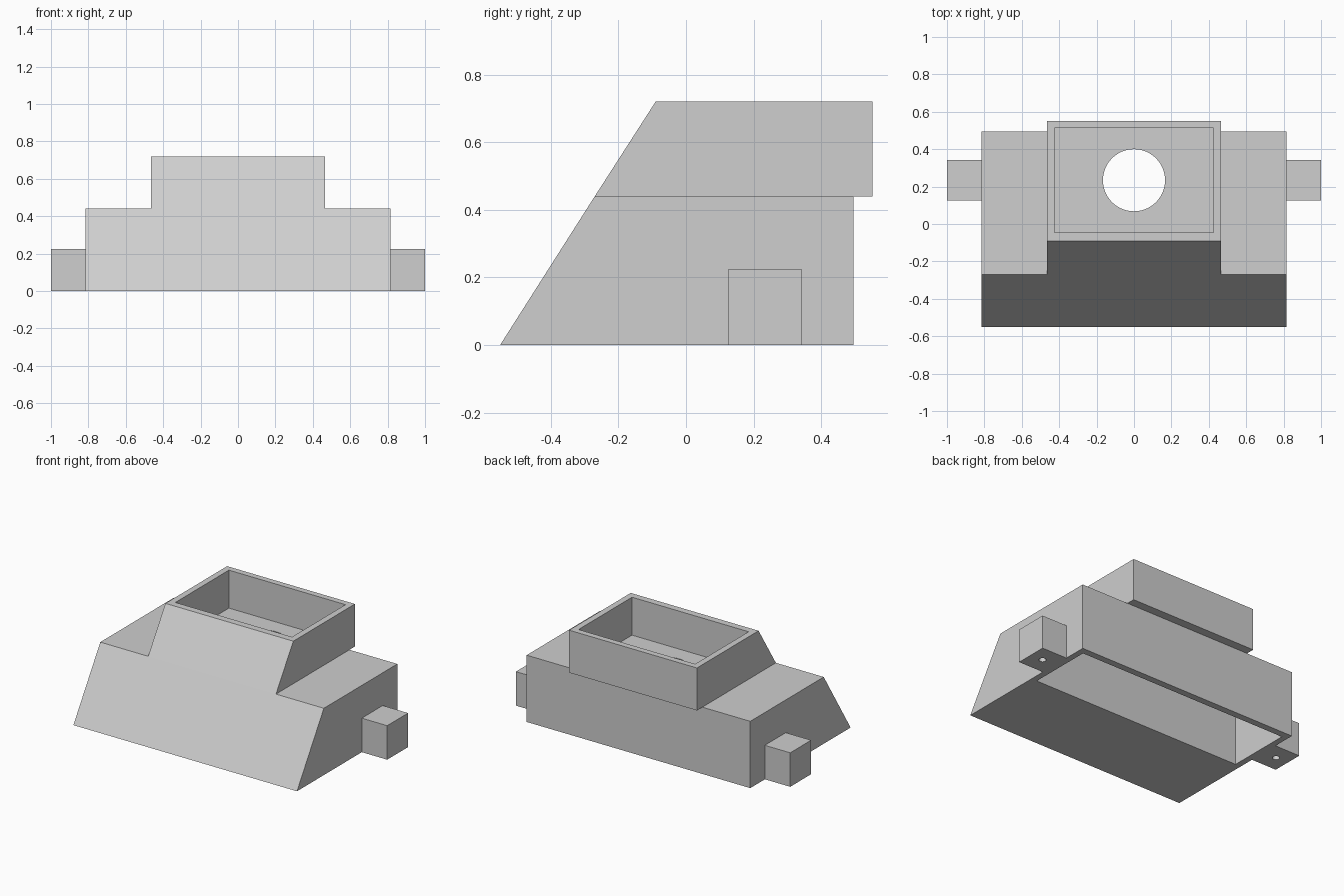
import bpy, bmesh
from mathutils import Matrix, Vector

default_cube = bpy.data.objects.get("Cube")
if default_cube:
    bpy.data.objects.remove(default_cube, do_unlink=True)

grey = bpy.data.materials.new("plain_grey")
grey.use_nodes = True
grey.diffuse_color = (0.62, 0.62, 0.62, 1)
grey.node_tree.nodes["Principled BSDF"].inputs["Base Color"].default_value = grey.diffuse_color

HOLE_Y = 0.234      # shared centre line of the bore, pockets and lugs
WALL = 0.04


def finish(name, bm):
    bmesh.ops.recalc_face_normals(bm, faces=bm.faces)
    mesh = bpy.data.meshes.new(name)
    bm.to_mesh(mesh)
    bm.free()
    mesh.materials.append(grey)
    obj = bpy.data.objects.new(name, mesh)
    bpy.context.collection.objects.link(obj)
    return obj


def side_profile(name, points, half_width):
    """Extrude a (y, z) outline across x."""
    bm = bmesh.new()
    face = bm.faces.new([bm.verts.new((-half_width, y, z)) for y, z in points])
    out = bmesh.ops.extrude_face_region(bm, geom=[face])["geom"]
    moved = [v for v in out if isinstance(v, bmesh.types.BMVert)]
    bmesh.ops.translate(bm, verts=moved, vec=(2 * half_width, 0, 0))
    return finish(name, bm)


def box(name, low, high):
    low, high = Vector(low), Vector(high)
    bm = bmesh.new()
    bmesh.ops.create_cube(bm, size=1, matrix=Matrix.Translation((low + high) / 2)
                          @ Matrix.Diagonal((*(high - low), 1)))
    return finish(name, bm)


def cylinder(name, x, radius, bottom, top, sides):
    bm = bmesh.new()
    bmesh.ops.create_cone(bm, cap_ends=True, segments=sides, radius1=radius, radius2=radius,
                          depth=top - bottom,
                          matrix=Matrix.Translation((x, HOLE_Y, (top + bottom) / 2)))
    return finish(name, bm)


def cut(obj, *cutters):
    for cutter in cutters:
        cutter.hide_render = True
        mod = obj.modifiers.new("cut", "BOOLEAN")
        mod.operation, mod.solver, mod.object = "DIFFERENCE", "EXACT", cutter
        with bpy.context.temp_override(object=obj, active_object=obj):
            bpy.ops.object.modifier_apply(modifier=mod.name)
        bpy.data.objects.remove(cutter, do_unlink=True)


def smooth_bore(obj):
    bpy.ops.object.select_all(action="DESELECT")
    obj.select_set(True)
    bpy.context.view_layer.objects.active = obj
    bpy.ops.object.shade_smooth_by_angle()


# Wide lower body with a sloping front, hollowed from below
body = side_profile("lower_body", [(-0.55, 0), (0.495, 0), (0.495, 0.44), (-0.27, 0.44)], 0.815)
cut(body,
    box("body_pocket", (-0.775, 0.02, -0.1), (0.775, 0.45, 0.40)),
    cylinder("body_bore", 0, 0.166, 0.3, 0.6, 64))

# Narrower open tray on top, continuing the front slope and overhanging the back
tray = side_profile("upper_tray", [(-0.27, 0.44), (0.552, 0.44), (0.552, 0.72), (-0.09, 0.72)], 0.466)
cut(tray,
    box("tray_pocket", (-0.425, -0.045, 0.47), (0.425, 0.552 - WALL, 0.9)),
    cylinder("tray_bore", 0, 0.166, 0.3, 0.6, 64))

# Mounting lugs on both sides, each with a blind screw hole underneath
for side, label in ((1, "left"), (-1, "right")):
    inner, outer = sorted((side * 0.815, side))
    lug = box(label + "_lug", (inner, 0.125, 0), (outer, 0.343, 0.224))
    cut(lug, cylinder("screw_hole", side * 0.91, 0.022, -0.1, 0.15, 24))
    smooth_bore(lug)

for part in (body, tray):
    smooth_bore(part)
